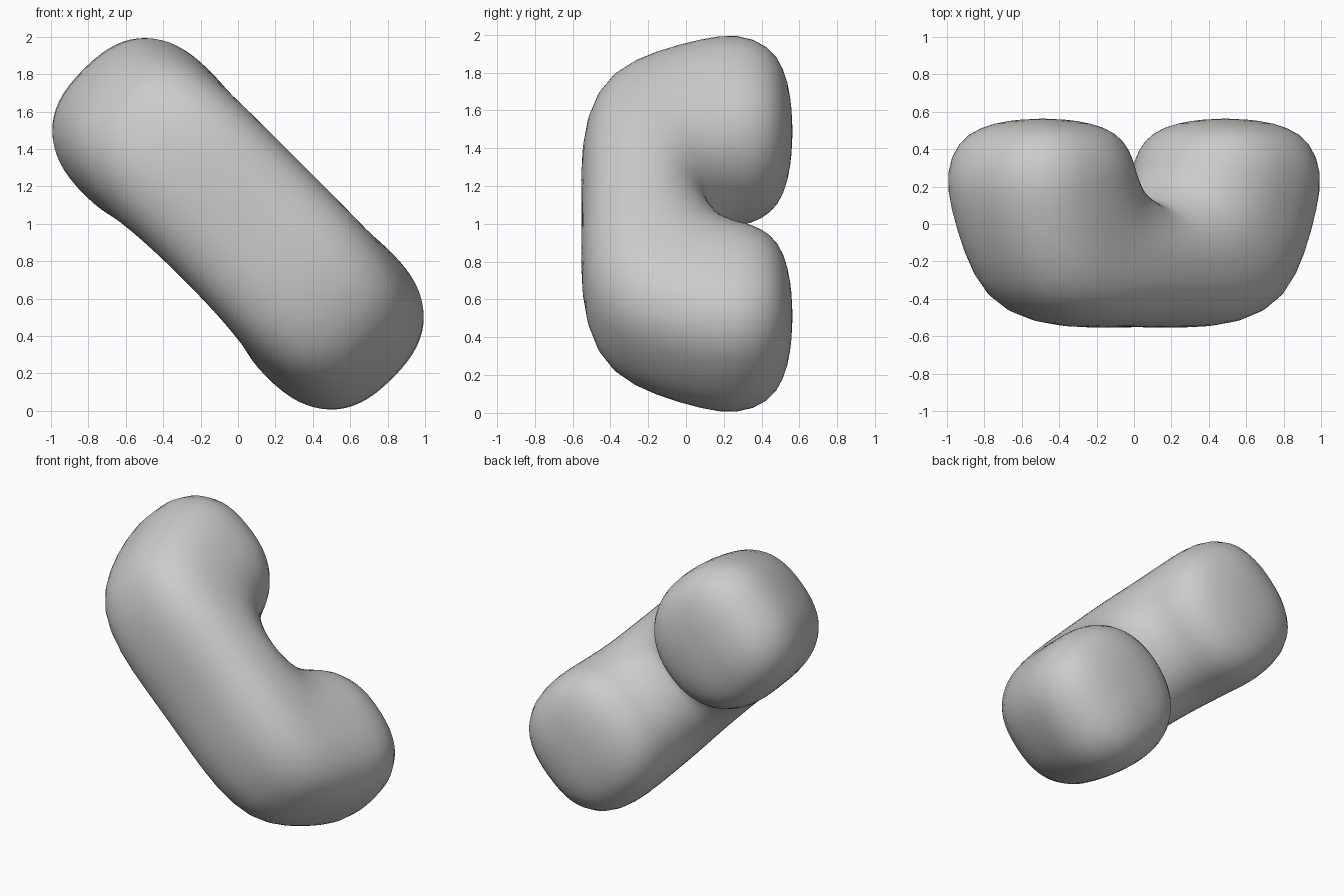
import bpy
import bmesh
import math
from mathutils import Vector

cube = bpy.data.objects.get("Cube")
if cube:
    bpy.data.objects.remove(cube, do_unlink=True)

# One plain grey for the whole body
grey = bpy.data.materials.new("Light grey")
grey.use_nodes = True
colour = (0.6, 0.6, 0.6, 1)
grey.diffuse_color = colour
grey.node_tree.nodes["Principled BSDF"].inputs["Base Color"].default_value = colour

# Half of the bent body: (inner t, inner y, outer t, outer y, half width, sideways shift),
# fanned around the notch from the middle out to the tip of one lobe
HALF = [
    (0.00, 0.13, 0.00, -0.55, 0.445, 0.025),
    (0.03, 0.14, 0.30, -0.56, 0.445, 0.025),
    (0.07, 0.17, 0.63, -0.545, 0.45, 0.02),
    (0.12, 0.21, 0.91, -0.44, 0.455, 0.01),
    (0.16, 0.26, 1.055, -0.20, 0.465, 0.005),
    (0.19, 0.31, 1.145, 0.05, 0.475, 0.0),
    (0.21, 0.36, 1.19, 0.26, 0.475, 0.0),
    (0.26, 0.45, 1.12, 0.44, 0.425, 0.0),
    (0.36, 0.52, 1.00, 0.52, 0.32, 0.0),
    (0.51, 0.555, 0.86, 0.555, 0.17, 0.0),
]
TIP = (0.69, 0.565)
SIDES = 32

# The body runs diagonally, from upper right-hand side down to the left
ALONG = Vector((1, 0, -1)).normalized()
ACROSS = Vector((1, 0, 1)).normalized()
CENTRE = Vector((0, 0, 1))


def place(t, y, w):
    return CENTRE + ALONG * t + ACROSS * w + Vector((0, y, 0))


def rounded(v, power):
    return math.copysign(abs(v) ** power, v)


# Mirror the stations, then loft rings that are squarish outside, rounder inside
stations = [(-a, b, -c, *rest) for a, b, c, *rest in reversed(HALF[1:])] + HALF
bm = bmesh.new()
rings = []
for it, iy, ot, oy, half, shift in stations:
    ring = []
    for k in range(SIDES):
        ang = math.tau * k / SIDES
        power = 0.8 if math.cos(ang) > 0 else 0.93
        s = 0.5 + 0.5 * rounded(math.cos(ang), power)
        w = shift + half * rounded(math.sin(ang), power)
        ring.append(bm.verts.new(place(it + (ot - it) * s, iy + (oy - iy) * s, w)))
    rings.append(ring)
for r0, r1 in zip(rings, rings[1:]):
    for k in range(SIDES):
        n = (k + 1) % SIDES
        bm.faces.new((r0[k], r0[n], r1[n], r1[k]))

# Close each lobe at its tip
for ring, side in ((rings[0], -1), (rings[-1], 1)):
    tip = bm.verts.new(place(side * TIP[0], TIP[1], 0))
    for k in range(SIDES):
        bm.faces.new((ring[k], ring[(k + 1) % SIDES], tip))
bmesh.ops.recalc_face_normals(bm, faces=bm.faces)

mesh = bpy.data.meshes.new("bean_body")
bm.to_mesh(mesh)
bm.free()
mesh.materials.append(grey)
body = bpy.data.objects.new("bean_body", mesh)
bpy.context.collection.objects.link(body)

# Soft finish
soften = body.modifiers.new("Soften", 'SUBSURF')
soften.levels = 1
soften.render_levels = 1
bpy.ops.object.select_all(action='DESELECT')
body.select_set(True)
bpy.context.view_layer.objects.active = body
bpy.ops.object.shade_smooth()
